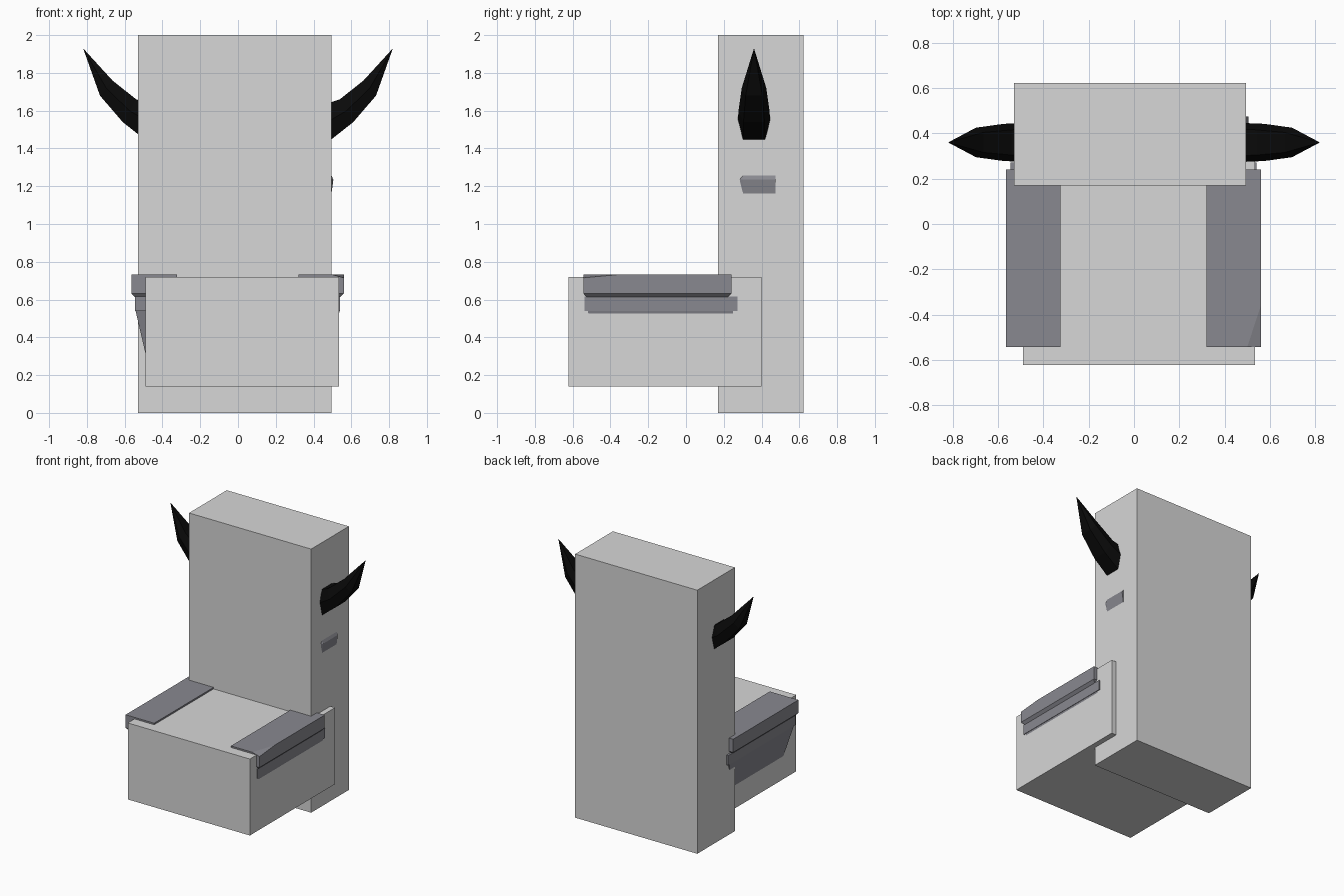
import bpy, bmesh, math

if "Cube" in bpy.data.objects:
    bpy.data.objects.remove(bpy.data.objects["Cube"])

def material(name, rgb):
    m = bpy.data.materials.new(name)
    m.diffuse_color = (*rgb, 1)
    m.use_nodes = True
    m.node_tree.nodes["Principled BSDF"].inputs["Base Color"].default_value = m.diffuse_color
    return m

LIGHT = material("light grey", (0.68, 0.68, 0.68))
SLATE = material("slate grey", (0.25, 0.25, 0.28))
BLACK = material("horn black", (0.003, 0.003, 0.003))

def loft(name, rings, mat):
    """Join rings of points with faces and cap both ends."""
    bm = bmesh.new()
    vs = [[bm.verts.new(p) for p in r] for r in rings]
    n = len(vs[0])
    for a, b in zip(vs, vs[1:]):
        for i in range(n):
            j = (i + 1) % n
            bm.faces.new((a[i], a[j], b[j], b[i]))
    bm.faces.new(vs[0])
    bm.faces.new(vs[-1])
    bmesh.ops.remove_doubles(bm, verts=bm.verts, dist=1e-5)
    bmesh.ops.recalc_face_normals(bm, faces=bm.faces)
    me = bpy.data.meshes.new(name)
    bm.to_mesh(me)
    bm.free()
    me.materials.append(mat)
    ob = bpy.data.objects.new(name, me)
    bpy.context.collection.objects.link(ob)
    return ob

def rect(x0, x1, y0, y1, z):
    return [(x0, y0, z), (x1, y0, z), (x1, y1, z), (x0, y1, z)]

def box(name, x0, x1, y0, y1, z0, z1, mat):
    return loft(name, [rect(x0, x1, y0, y1, z0), rect(x0, x1, y0, y1, z1)], mat)

# Main blocks
box("backrest", -0.53, 0.495, 0.17, 0.622, 0, 2, LIGHT)
box("seat", -0.49, 0.535, -0.622, 0.40, 0.14, 0.72, LIGHT)

for side, s in (("right", 1), ("left", -1)):
    off = 0 if s > 0 else 0.004
    def sx(a):
        return s * (a + off)
    # Armrest with chamfered underside
    arm = loft(side + "_armrest", [
        rect(sx(0.34), sx(0.54), -0.525, 0.22, 0.612),
        rect(sx(0.32), sx(0.56), -0.542, 0.24, 0.632),
        rect(sx(0.32), sx(0.56), -0.542, 0.24, 0.732)], SLATE)
    if s > 0:
        # Sagging outer front corner, cut along a diagonal
        bm = bmesh.new()
        bm.from_mesh(arm.data)
        bmesh.ops.bisect_plane(bm, geom=bm.verts[:] + bm.edges[:] + bm.faces[:],
                               plane_co=(0.56, -0.36, 0.73),
                               plane_no=(0.182, -0.06, 0))
        for v in bm.verts:
            if v.co.z > 0.72 and v.co.x > 0.55 and v.co.y < -0.5:
                v.co.z = 0.715
        bm.to_mesh(arm.data)
        bm.free()
    # Rail below the armrest
    box(side + "_arm_rail", sx(0.36), sx(0.541), -0.537, 0.272, 0.54, 0.615, SLATE)
    # Sloped side panel, tapering into the seat
    loft(side + "_side_panel", [
        rect(sx(0.40), sx(0.478), -0.46, 0.20, 0.28),
        rect(sx(0.40), sx(0.538), -0.52, 0.25, 0.54)], SLATE)
    # Curved six-sided horn: centre x, z, half height, half width, tilt
    rings = []
    for cx, cz, h, w, tilt in ((0.43, 1.515, 0.105, 0.088, 10),
                               (0.575, 1.60, 0.07, 0.082, 30),
                               (0.698, 1.72, 0.052, 0.065, 39),
                               (0.82, 1.93, 0.0, 0.0, 40)):
        t = math.radians(tilt)
        rings.append([(s * (cx - v * h * math.sin(t)), 0.36 + u * w,
                       cz + v * h * math.cos(t))
                      for u, v in ((1, 0), (0.68, 1), (-0.68, 1),
                                   (-1, 0), (-0.68, -1), (0.68, -1))])
    # Pointed tip: fan of triangles instead of a zero-size cap
    base, tip = rings[:3], rings[3][0]
    horn = loft(side + "_horn", base, BLACK)
    bm = bmesh.new()
    bm.from_mesh(horn.data)
    cap = max(bm.faces, key=lambda f: f.calc_center_median().z if len(f.verts) == 6 else -1)
    top = bmesh.ops.poke(bm, faces=[cap])["verts"][0]
    top.co = tip
    bmesh.ops.recalc_face_normals(bm, faces=bm.faces)
    bm.to_mesh(horn.data)
    bm.free()

# Small bar poking out of the backrest's right side
bar = ((0.44, 1.155), (0.494, 1.155), (0.505, 1.235), (0.495, 1.256), (0.44, 1.256))
loft("side_bar", [[(x - 0.008, 0.287, z) for x, z in bar],
                  [(x, 0.302, z) for x, z in bar],
                  [(x, 0.475, z) for x, z in bar]], SLATE)
